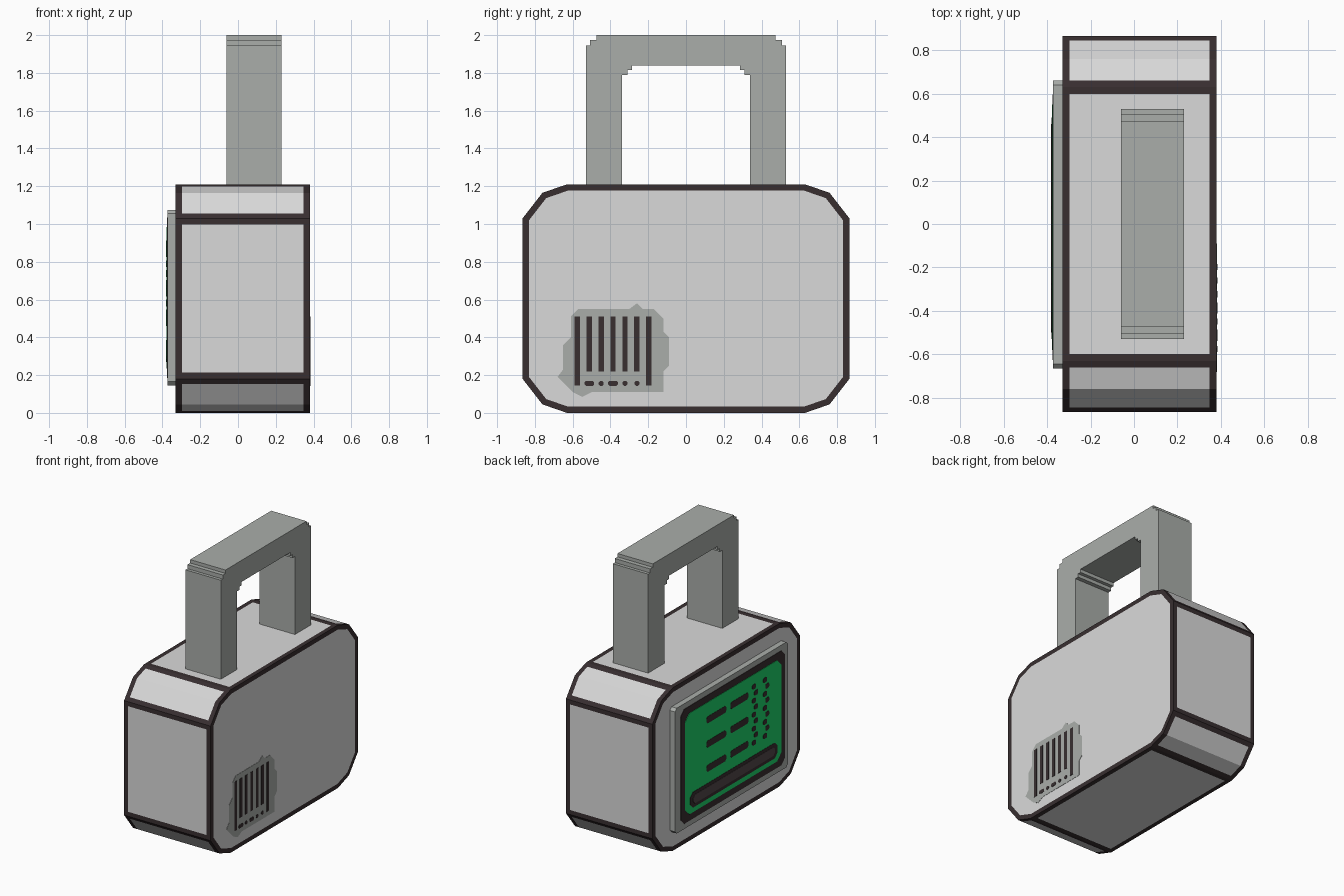
import bpy, bmesh

if "Cube" in bpy.data.objects:
    bpy.data.objects.remove(bpy.data.objects["Cube"])


def material(name, rgb):
    m = bpy.data.materials.new(name)
    m.diffuse_color = (*rgb, 1)
    m.use_nodes = True
    m.node_tree.nodes["Principled BSDF"].inputs["Base Color"].default_value = m.diffuse_color
    return m


LIGHT = material("light grey", (0.70, 0.70, 0.70))
GREY = material("mid grey", (0.40, 0.42, 0.40))
DARK = material("dark trim", (0.040, 0.028, 0.030))
BAR = material("dark brown", (0.085, 0.062, 0.068))
GREEN = material("screen green", (0.012, 0.65, 0.14))


def add_prism(bm, pts, x0, x1):
    """Extrude a (y, z) outline from x0 to x1; returns caps and sides."""
    a = [bm.verts.new((x0, y, z)) for y, z in pts]
    b = [bm.verts.new((x1, y, z)) for y, z in pts]
    n = len(pts)
    caps = [bm.faces.new(a), bm.faces.new(b[::-1])]
    sides = [bm.faces.new((a[i], b[i], b[(i + 1) % n], a[(i + 1) % n])) for i in range(n)]
    return caps, sides


def finish(bm, name, *mats):
    bmesh.ops.recalc_face_normals(bm, faces=bm.faces[:])
    me = bpy.data.meshes.new(name)
    bm.to_mesh(me)
    bm.free()
    for m in mats:
        me.materials.append(m)
    ob = bpy.data.objects.new(name, me)
    bpy.context.collection.objects.link(ob)
    return ob


def plates(name, outlines, x0, x1, mat):
    bm = bmesh.new()
    for pts in outlines:
        add_prism(bm, pts, x0, x1)
    return finish(bm, name, mat)


def rect(y0, y1, z0, z1, c=0.0):
    """Rectangle outline with corners cut by c."""
    if not c:
        return [(y0, z0), (y1, z0), (y1, z1), (y0, z1)]
    return [(y0 + c, z0), (y1 - c, z0), (y1, z0 + c), (y1, z1 - c),
            (y1 - c, z1), (y0 + c, z1), (y0, z1 - c), (y0, z0 + c)]


# Body: chamfered block, every panel edged with dark trim
corner = [(0.865, 1.03), (0.76, 1.165), (0.63, 1.21)]
upper = corner + [(-y, z) for y, z in corner[::-1]]
outline = upper + [(y, 1.21 - z) for y, z in upper[::-1]]
bm = bmesh.new()
caps, sides = add_prism(bm, outline, -0.33, 0.38)
bmesh.ops.recalc_face_normals(bm, faces=bm.faces[:])
panels = [[f] for f in caps]
panels += [[sides[i], sides[i + 1]] for i in (0, 3, 6, 9)]   # rounded corners
panels += [[sides[i]] for i in (2, 5, 8, 11)]                # flat sides
for group in panels:
    rim = bmesh.ops.inset_region(bm, faces=group, thickness=0.033,
                                 use_even_offset=True, use_boundary=True)
    for f in rim["faces"]:
        f.material_index = 1
finish(bm, "body", LIGHT, DARK)

# Handle: square arch with stepped corners
outer = [(0.53, 1.20), (0.53, 1.945), (0.507, 1.945), (0.507, 1.975), (0.475, 1.975), (0.475, 2.0)]
inner = [(0.285, 1.84), (0.285, 1.815), (0.31, 1.815), (0.31, 1.79), (0.34, 1.79), (0.34, 1.20)]
arch = outer + [(-y, z) for y, z in outer[::-1]]
arch += [(-y, z) for y, z in inner[::-1]] + inner
plates("handle", [arch], -0.06, 0.23, GREY)

# Screen: raised plate, dark bezel, green display
plates("screen_frame", [rect(-0.665, 0.66, 0.145, 1.075, 0.02)], -0.372, -0.32, GREY)
plates("screen_bezel", [rect(-0.625, 0.595, 0.185, 1.035, 0.04)], -0.375, -0.37, DARK)
plates("screen_display", [rect(-0.58, 0.55, 0.235, 0.985, 0.05)], -0.378, -0.37, GREEN)

# Display marks: progress bar, large segment blocks and two dotted columns
plates("progress_bar_edge", [rect(-0.53, 0.49, 0.27, 0.385, 0.03)], -0.380, -0.37, DARK)
plates("progress_bar", [rect(-0.50, 0.46, 0.295, 0.36, 0.02)], -0.382, -0.37, BAR)
marks = []
for y0, y1 in ((0.07, 0.30), (-0.19, 0.02)):
    for z in (0.47, 0.65, 0.83):
        marks.append(rect(y0, y1, z, z + 0.05, 0.012))
for y in (-0.27, -0.40):
    for i in range(9):
        w = 0.012 * (-1) ** i
        z = 0.46 + i * 0.052
        marks.append(rect(y - 0.022 + w, y + 0.022 + w, z, z + 0.036, 0.008))
plates("display_marks", marks, -0.380, -0.37, DARK)

# Vent patch on the opposite side, with slots and small dots
patch = [(-0.60, 0.11), (-0.55, 0.085), (-0.50, 0.11), (-0.12, 0.11), (-0.12, 0.22),
         (-0.09, 0.25), (-0.09, 0.40), (-0.12, 0.43), (-0.12, 0.50), (-0.17, 0.55),
         (-0.23, 0.55), (-0.26, 0.58), (-0.30, 0.55), (-0.57, 0.55), (-0.61, 0.51),
         (-0.61, 0.40), (-0.65, 0.36), (-0.65, 0.23), (-0.68, 0.19)]
plates("vent_patch", [patch], 0.37, 0.382, GREY)
slots = []
for i in range(7):
    y = -0.575 + i * 0.063
    long = i in (0, 6)
    slots.append(rect(y - 0.014, y + 0.014, 0.145 if long else 0.22, 0.51))
    if not long:
        w = 0.026 if i in (1, 3) else 0.013
        slots.append(rect(y - w, y + w, 0.143, 0.17, 0.008))
plates("vent_slots", slots, 0.37, 0.384, DARK)
